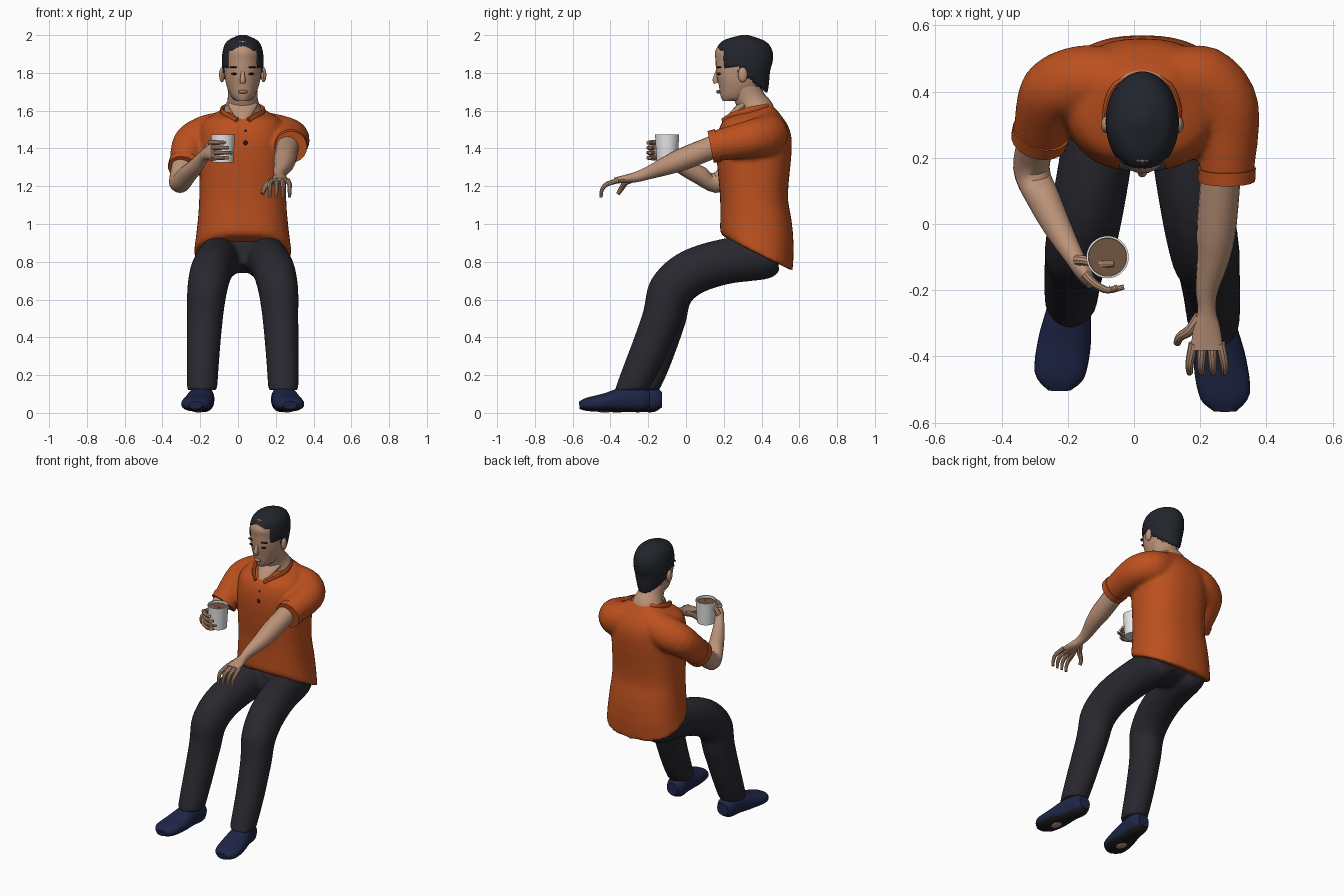
import bpy, bmesh
from math import sin, cos, pi, copysign
from mathutils import Vector

cube = bpy.data.objects.get("Cube")
if cube:
    bpy.data.objects.remove(cube)

X, Z = Vector((1, 0, 0)), Vector((0, 0, 1))
MID = .025  # centre line of the body
SIDES = {"left": 1, "right": -1}


def material(name, *rgb):
    m = bpy.data.materials.new(name)
    m.use_nodes = True
    m.diffuse_color = (*rgb, 1)
    m.node_tree.nodes["Principled BSDF"].inputs["Base Color"].default_value = (*rgb, 1)
    return m


orange = material("orange cloth", .5, .08, .013)
charcoal = material("charcoal cloth", .021, .021, .028)
black = material("black hair", .016, .018, .025)
navy = material("navy shoe", .013, .019, .062)
dark = material("dark sole", .012, .012, .016)
skin = material("skin", .5, .29, .19)
lip = material("lips", .38, .19, .13)
white = material("white cup", .8, .8, .8)
brown = material("coffee", .17, .09, .05)


def catmull(a, b, c, d, t):
    return [q + t/2 * (r - p + t * (2*p - 5*q + 4*r - s + t * (3*q - p - 3*r + s)))
            for p, q, r, s in zip(a, b, c, d)]


def loft(bm, rows, seg=20, sub=4, ref=X, power=2, start=None, end=None):
    """Smooth skin through rows of x, y, z, radius along ref and optional other radius."""
    last = len(rows) - 1
    keys = []
    for i, row in enumerate(rows):
        normal = Vector(rows[min(i + 1, last)][:3]) - Vector(rows[max(i - 1, 0)][:3])
        if i == 0 and start:
            normal = Vector(start)
        if i == last and end:
            normal = Vector(end)
        keys.append([*row[:4], row[-1], *normal.normalized()])
    path = []
    for i in range(last):
        quad = keys[max(i - 1, 0)], keys[i], keys[i + 1], keys[min(i + 2, last)]
        path += [catmull(*quad, k / sub) for k in range(sub)]
    path.append(keys[-1])
    rings, u = [], ref
    for x, y, z, wide, deep, *normal in path:
        t = Vector(normal).normalized()
        u = (u - t * u.dot(t)).normalized()
        v = t.cross(u)
        ring = []
        for k in range(seg):
            angle = 2 * pi * k / seg
            c, s = [copysign(abs(q) ** (2 / power), q) for q in (cos(angle), sin(angle))]
            ring.append(bm.verts.new(Vector((x, y, z)) + u * c * wide + v * s * deep))
        rings.append(ring)
    for a, b in zip(rings, rings[1:]):
        for k in range(seg):
            bm.faces.new((a[k - 1], a[k], b[k], b[k - 1]))
    bm.faces.new(rings[0])
    bm.faces.new(rings[-1])


def finish(name, bm, *mats):
    bmesh.ops.recalc_face_normals(bm, faces=bm.faces)
    me = bpy.data.meshes.new(name)
    bm.to_mesh(me)
    bm.free()
    for m in mats:
        me.materials.append(m)
    ob = bpy.data.objects.new(name, me)
    bpy.context.collection.objects.link(ob)
    bpy.ops.object.select_all(action='DESELECT')
    ob.select_set(True)
    bpy.context.view_layer.objects.active = ob
    bpy.ops.object.shade_smooth_by_angle()
    return ob


def part(name, rows, mat, **options):
    bm = bmesh.new()
    loft(bm, rows, **options)
    return finish(name, bm, mat)


def ball(name, loc, size, mat):
    bm = bmesh.new()
    bmesh.ops.create_uvsphere(bm, u_segments=16, v_segments=12, radius=1)
    bmesh.ops.scale(bm, vec=size, verts=bm.verts)
    bmesh.ops.translate(bm, vec=loc, verts=bm.verts)
    finish(name, bm, mat)


def fuse(ob):
    remesh = ob.modifiers.new("fuse", 'REMESH')
    remesh.mode, remesh.voxel_size, remesh.use_smooth_shade = 'VOXEL', .012, True
    ob.modifiers.new("soften", 'SMOOTH').iterations = 4


def finger(bm, base, steps, r=.015, ref=X):
    points = [Vector(base)] + [Vector(base) + Vector(step) for step in steps]
    loft(bm, [(*p, r * (1 - i * .15)) for i, p in enumerate(points)], seg=10, ref=ref)


# Shirt: torso and sleeves fused, with rolled cuffs
bm = bmesh.new()
torso = [(.385, .84, .26, .2), (.37, 1, .24, .19), (.36, 1.15, .23, .18), (.36, 1.4, .23, .2),
         (.37, 1.52, .22, .18), (.38, 1.58, .16, .12), (.37, 1.61, .09, .08)]
loft(bm, [(MID, *row) for row in torso], seg=40, power=2.4, start=(0, 1, 2), end=(0, -1, 3))
sleeves = {"left": [(.28, .34, 1.45, .1), (.28, .14, 1.41, .08)],
           "right": [(-.25, .39, 1.42, .1), (-.285, .26, 1.3, .08)]}
for side, s in SIDES.items():
    shoulder = [(MID + s * .07, .43, 1.5, .1), (MID + s * .18, .43, 1.47, .11)]
    loft(bm, shoulder + sleeves[side], ref=Z)
    bend, tip = [Vector(row[:3]) for row in sleeves[side]]
    edge = (tip - bend).normalized() * .03
    part(side + "_cuff", [(*(tip - edge), .088), (*(tip + edge / 3), .086)], orange, ref=Z)
fuse(finish("shirt", bm, orange))

for side, s in SIDES.items():
    flap = [(0, .45, 1.62), (.08, .42, 1.615), (.11, .33, 1.595), (.08, .25, 1.57), (.03, .2, 1.54)]
    part(side + "_collar", [(MID + s * x, y, z, .022, .01) for x, y, z in flap], orange, ref=Z)
for name, y, z in (("upper_button", .18, 1.49), ("lower_button", .164, 1.43)):
    ball(name, (.04, y, z), (.012, .01, .012), dark)

# Trousers and shoes: the right leg lags further back towards the foot
trousers = bmesh.new()
loft(trousers, [(MID, .5, .87, .1, .05), (MID, .45, .86, .2, .1),
                (MID, .34, .84, .21, .1), (MID, .24, .85, .1, .06)])
leg = [(.11, .48, .84, .08), (.11, .42, .83, .11), (.14, .2, .8, .11), (.17, .02, .74, .11),
       (.19, -.09, .64, .105), (.2, -.13, .5, .095), (.21, -.21, .3, .087), (.215, -.29, .12, .08)]
shoe = [(.21, -.19, .07, .04, .04), (.21, -.23, .07, .06, .065), (.22, -.31, .075, .065, .07),
        (.235, -.42, .056, .08, .05), (.25, -.52, .045, .075, .036), (.25, -.565, .04, .035, .02)]
for side, s in SIDES.items():
    lag = .09 if s < 0 else 0
    loft(trousers, [(MID + s * x, y + lag * max(0, .8 - z), z, r, r * 1.1)
                    for x, y, z, r in leg], end=-Z)
    bm = bmesh.new()
    loft(bm, [(MID + s * x, y + lag * .7, *rest) for x, y, *rest in shoe], seg=28, power=2.3)
    bmesh.ops.recalc_face_normals(bm, faces=bm.faces)
    for f in bm.faces:
        f.material_index = int(f.normal.z < -.6)
    finish(side + "_shoe", bm, navy, dark)
    ball(side + "_sole_patch", (MID + s * .235, lag * .7 - .43, .014), (.03, .05, .012), skin)
fuse(finish("trousers", trousers, charcoal))

# Neck and the open shirt front
part("neck", [(MID, .38, 1.56, .13, .1), (MID, .37, 1.61, .1, .09),
              (MID, .34, 1.66, .08), (MID, .31, 1.73, .08)], skin, seg=28)
part("open_neckline", [(MID, .31, 1.63, .08, .03), (MID, .25, 1.58, .05, .02),
                       (MID, .2, 1.53, .01)], skin)

# Head
skull = [(.225, 1.65, .03), (.24, 1.68, .06, .07), (.275, 1.75, .09, .12), (.295, 1.84, .1, .14),
         (.3, 1.9, .1, .145), (.31, 1.96, .08, .11), (.31, 1.985, .02)]
part("head", [(MID, *row) for row in skull], skin, seg=36, sub=6, start=Z, end=Z)


# Hair: a skull shell trimmed along the hairline
def hairline(y):
    return 1.92 if y < .2 else 1.83 if y < .28 else 1.8 if y < .32 else 1.8 - (y - .3) * .8


scalp = [(.36, 1.69, .06, .07), (.33, 1.76, .095, .12), (.31, 1.84, .11, .15),
         (.308, 1.92, .105, .148), (.31, 1.97, .08, .11), (.31, 2, .02)]
bm = bmesh.new()
loft(bm, [(MID, *row) for row in scalp], seg=64, sub=8, start=Z, end=Z)
centres = {f: f.calc_center_median() for f in bm.faces}
bare = [f for f, c in centres.items() if c.z < hairline(c.y)]
bmesh.ops.delete(bm, geom=bare, context='FACES')
shell = finish("hair", bm, black).modifiers.new("thickness", 'SOLIDIFY')
shell.thickness = .01

# Face
part("nose", [(MID, .165, 1.81, .008), (MID, .155, 1.765, .014), (MID, .16, 1.745, .013)], skin)
ball("mouth", (MID, .172, 1.7), (.026, .012, .01), lip)
for side, s in SIDES.items():
    ball(side + "_ear", (MID + s * .11, .3, 1.79), (.015, .025, .04), skin)
    ball(side + "_eye", (MID + s * .043, .176, 1.795), (.018, .012, .006), dark)
    ball(side + "_eyebrow", (MID + s * .045, .176, 1.83), (.026, .015, .005), black)

# Left arm reaching forward, with an open hand
bm = bmesh.new()
loft(bm, [(.27, .25, 1.45, .06), (.25, 0, 1.35, .06), (.24, -.1, 1.31, .05), (.22, -.2, 1.27, .034),
          (.22, -.26, 1.25, .028), (.22, -.31, 1.24, .023, .04), (.22, -.38, 1.23, .015, .05)], ref=Z)
for k in range(4):
    fan = (k - 1.5) * .008
    finger(bm, (.18 + k * .027, -.36, 1.23),
           [(fan, -.06, -.02), (fan, -.085, -.05), (fan, -.09, -.09)])
finger(bm, (.2, -.28, 1.24), [(-.03, -.04, -.02), (-.06, -.06, -.05), (-.07, -.08, -.08)], r=.02)
finish("left_arm", bm, skin)

# Right arm bent, with fingers around the cup and the thumb over its rim
bm = bmesh.new()
loft(bm, [(-.28, .3, 1.36, .06), (-.31, .17, 1.22, .055), (-.27, .07, 1.26, .05),
          (-.22, -.03, 1.31, .04), (-.18, -.1, 1.36, .03), (-.15, -.15, 1.38, .025, .04),
          (-.13, -.18, 1.39, .015, .04)])
for k in range(4):
    finger(bm, (-.15, -.15, 1.35 + k * .027),
           [(.03, -.03, 0), (.07, -.05, 0), (.12 - abs(k - 1) * .02, -.04, 0)], ref=Z)
finger(bm, (-.17, -.11, 1.39), [(.02, 0, .03), (.07, -.01, .06), (.11, -.01, .07)], r=.018)
finish("right_arm", bm, skin)

# Cup: a tapered cylinder with an inset, sunken drink
bm = bmesh.new()
bmesh.ops.create_cone(bm, cap_ends=True, segments=36, radius1=.055, radius2=.064, depth=.15)
bmesh.ops.translate(bm, vec=(-.08, -.1, 1.4), verts=bm.verts)
drink = max(bm.faces, key=lambda f: f.calc_center_median().z)
bmesh.ops.inset_individual(bm, faces=[drink], thickness=.006)
bmesh.ops.inset_individual(bm, faces=[drink], thickness=.001, depth=-.015)
drink.material_index = 1
finish("cup", bm, white, brown)
